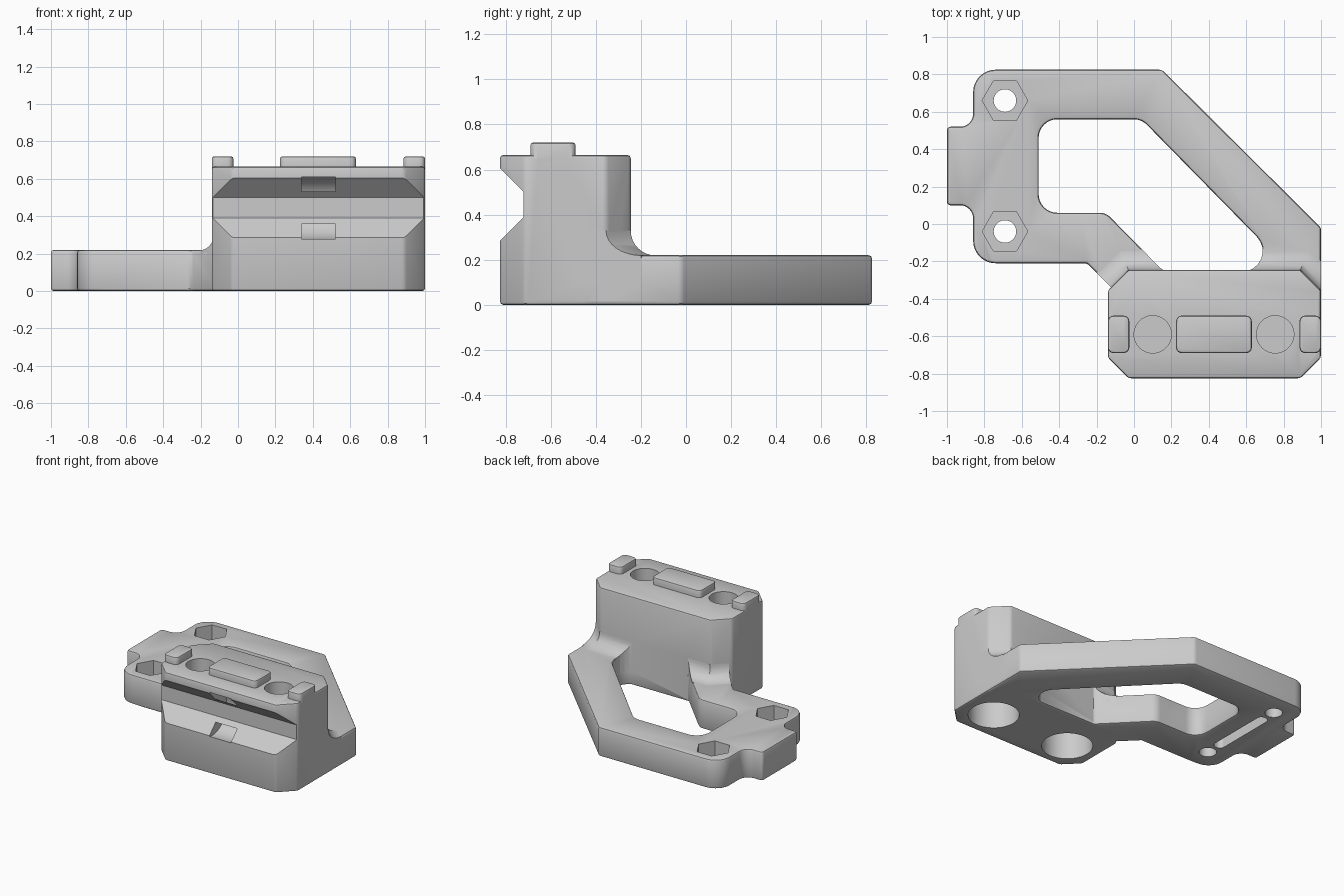
import bpy, bmesh
from math import sin, cos, tan, pi, radians, sqrt, atan2
from mathutils import Vector

if "Cube" in bpy.data.objects:
    bpy.data.objects.remove(bpy.data.objects["Cube"], do_unlink=True)

grey = bpy.data.materials.new("plain grey")
grey.use_nodes = True
colour = (0.6, 0.6, 0.6, 1)
grey.diffuse_color = colour
grey.node_tree.nodes["Principled BSDF"].inputs["Base Color"].default_value = colour


def rounded(corners, steps=8):
    """Outline from (x, y, radius) corners, each rounded by an arc."""
    out = []
    for i, (x, y, r) in enumerate(corners):
        p = Vector((x, y))
        if r == 0:
            out.append(p)
            continue
        a = (Vector(corners[i - 1][:2]) - p).normalized()
        b = (Vector(corners[(i + 1) % len(corners)][:2]) - p).normalized()
        half = a.angle(b) / 2
        centre = p + (a + b).normalized() * (r / sin(half))
        start = p + a * (r / tan(half)) - centre
        end = p + b * (r / tan(half)) - centre
        first = atan2(start.y, start.x)
        sweep = (atan2(end.y, end.x) - first + pi) % (2 * pi) - pi
        for k in range(steps + 1):
            t = first + sweep * k / steps
            out.append(centre + Vector((r * cos(t), r * sin(t))))
    return out


def loft(name, rings):
    """Closed solid through rings of equal point count."""
    bm = bmesh.new()
    loops = [[bm.verts.new(v) for v in ring] for ring in rings]
    n = len(loops[0])
    for lo, hi in zip(loops, loops[1:]):
        for i in range(n):
            j = (i + 1) % n
            bm.faces.new((lo[i], lo[j], hi[j], hi[i]))
    bm.faces.new(loops[0])
    bm.faces.new(loops[-1])
    bmesh.ops.recalc_face_normals(bm, faces=bm.faces)
    mesh = bpy.data.meshes.new(name)
    bm.to_mesh(mesh)
    bm.free()
    mesh.materials.append(grey)
    ob = bpy.data.objects.new(name, mesh)
    bpy.context.collection.objects.link(ob)
    return ob


def prism(name, outline, lo, hi, axis="z"):
    place = (lambda p, h: (p[0], p[1], h)) if axis == "z" else (lambda p, h: (h, p[0], p[1]))
    return loft(name, [[place(p, h) for p in outline] for h in (lo, hi)])


def disc(x, y, r, n=40):
    return [(x + r * cos(2 * pi * k / n), y + r * sin(2 * pi * k / n)) for k in range(n)]


def apply(ob, mod):
    with bpy.context.temp_override(object=ob, active_object=ob, selected_objects=[ob]):
        bpy.ops.object.modifier_apply(modifier=mod.name)


def combine(ob, other, operation, keep=False):
    mod = ob.modifiers.new("combine", "BOOLEAN")
    mod.operation, mod.solver, mod.object = operation, "EXACT", other
    apply(ob, mod)
    if not keep:
        bpy.data.objects.remove(other, do_unlink=True)


def soften(ob, width=0.015):
    mod = ob.modifiers.new("soften", "BEVEL")
    mod.width, mod.segments = width, 2
    mod.limit_method, mod.angle_limit = "ANGLE", radians(40)
    apply(ob, mod)
    return ob


# Block footprint: rectangle with 45 degree corners, grown by d
X0, X1, Y0, Y1, CUT = -0.14, 1.0, -0.825, -0.245, 0.11
PLATE, TOP = 0.22, 0.665


def footprint(d=0.0):
    c = CUT + d * (2 - sqrt(2))
    x0, x1, y0, y1 = X0 - d, X1 + d, Y0 - d, Y1 + d
    return [(x0 + c, y0), (x1 - c, y0), (x1, y0 + c), (x1, y1 - c),
            (x1 - c, y1), (x0 + c, y1), (x0, y1 - c), (x0, y0 + c)]


# Flat arm frame with its large window
arm_outline = rounded([
    (-1, 0.1, 0.02), (-0.86, 0.1, 0.07), (-0.86, -0.21, 0.12), (-0.25, -0.21, 0),
    (0, -0.46, 0), (1, -0.46, 0), (1, -0.02, 0), (0.15, 0.825, 0),
    (-0.86, 0.825, 0.12), (-0.86, 0.52, 0.07), (-1, 0.52, 0.02)])
window_outline = rounded([
    (-0.51, 0.56, 0.1), (0.04, 0.56, 0.1), (0.84, -0.255, 0.11),
    (0.16, -0.255, 0.08), (-0.15, 0.06, 0.08), (-0.51, 0.06, 0.1)])
body = prism("bracket_body", arm_outline, 0, PLATE)
window = prism("window_cutter", window_outline, -0.1, 0.6)
combine(body, window, "DIFFERENCE", keep=True)
soften(body)

# Concave fillet where the block rises from the arm
R = 0.11
rings = [[(x, y, 0.1) for x, y in footprint(R)]]
for k in range(9):
    a = k / 8 * pi / 2
    rings.append([(x, y, PLATE - 0.001 + R * (1 - cos(a))) for x, y in footprint(R * (1 - sin(a)))])
fillet = loft("fillet", rings)
clip = prism("fillet_clip", arm_outline, 0.05, 0.6)
combine(fillet, clip, "INTERSECT")
combine(fillet, window, "DIFFERENCE")

# Upright block with a V groove across its front
block = soften(prism("block", footprint(), 0, TOP))
groove = prism("groove_cutter", [(-0.925, 0.185), (-0.72, 0.39), (-0.72, 0.5), (-0.925, 0.705)],
               -0.4, 1.2, "x")
combine(block, groove, "DIFFERENCE")
combine(body, block, "UNION")
combine(body, fillet, "UNION")

# Locating tabs on top of the block
for x0, x1 in ((X0, -0.025), (0.225, 0.63), (0.885, X1)):
    r = 0.03
    tab = prism("tab", rounded([(x0, -0.69, r), (x1, -0.69, r), (x1, -0.49, r), (x0, -0.49, r)], 4),
                0.6, 0.72)
    soften(tab, 0.012)
    combine(body, tab, "UNION")

# Curved strap channel behind the groove
arc = [radians(-120 + 10 * k) for k in range(25)]
strap = [(-0.79 + 0.17 * cos(a), 0.445 + 0.17 * sin(a)) for a in arc]
strap += [(-0.79 + 0.095 * cos(a), 0.445 + 0.095 * sin(a)) for a in reversed(arc)]
combine(body, prism("strap_cutter", strap, 0.34, 0.52, "x"), "DIFFERENCE")

# Blind round sockets above and below the block
for x in (0.1, 0.755):
    combine(body, prism("top_socket", disc(x, -0.59, 0.1), 0.54, 0.8), "DIFFERENCE")
    combine(body, prism("bottom_socket", disc(x, -0.59, 0.175), -0.1, 0.28), "DIFFERENCE")

# Bolt holes with hexagonal nut pockets
for y in (0.66, -0.04):
    combine(body, prism("bolt_hole", disc(-0.69, y, 0.06), -0.1, 0.4), "DIFFERENCE")
    combine(body, prism("nut_pocket", disc(-0.69, y, 0.122, 6), 0.11, 0.4), "DIFFERENCE")

# Underside slot between the bolt holes
slot = rounded([(-0.73, 0.05, 0.035), (-0.65, 0.05, 0.035), (-0.65, 0.57, 0.035), (-0.73, 0.57, 0.035)])
combine(body, prism("slot_cutter", slot, -0.1, 0.1), "DIFFERENCE")

# Smooth the curves, keep the edges crisp
bpy.ops.object.select_all(action="DESELECT")
body.select_set(True)
bpy.context.view_layer.objects.active = body
bpy.ops.object.shade_smooth_by_angle(angle=radians(30))
